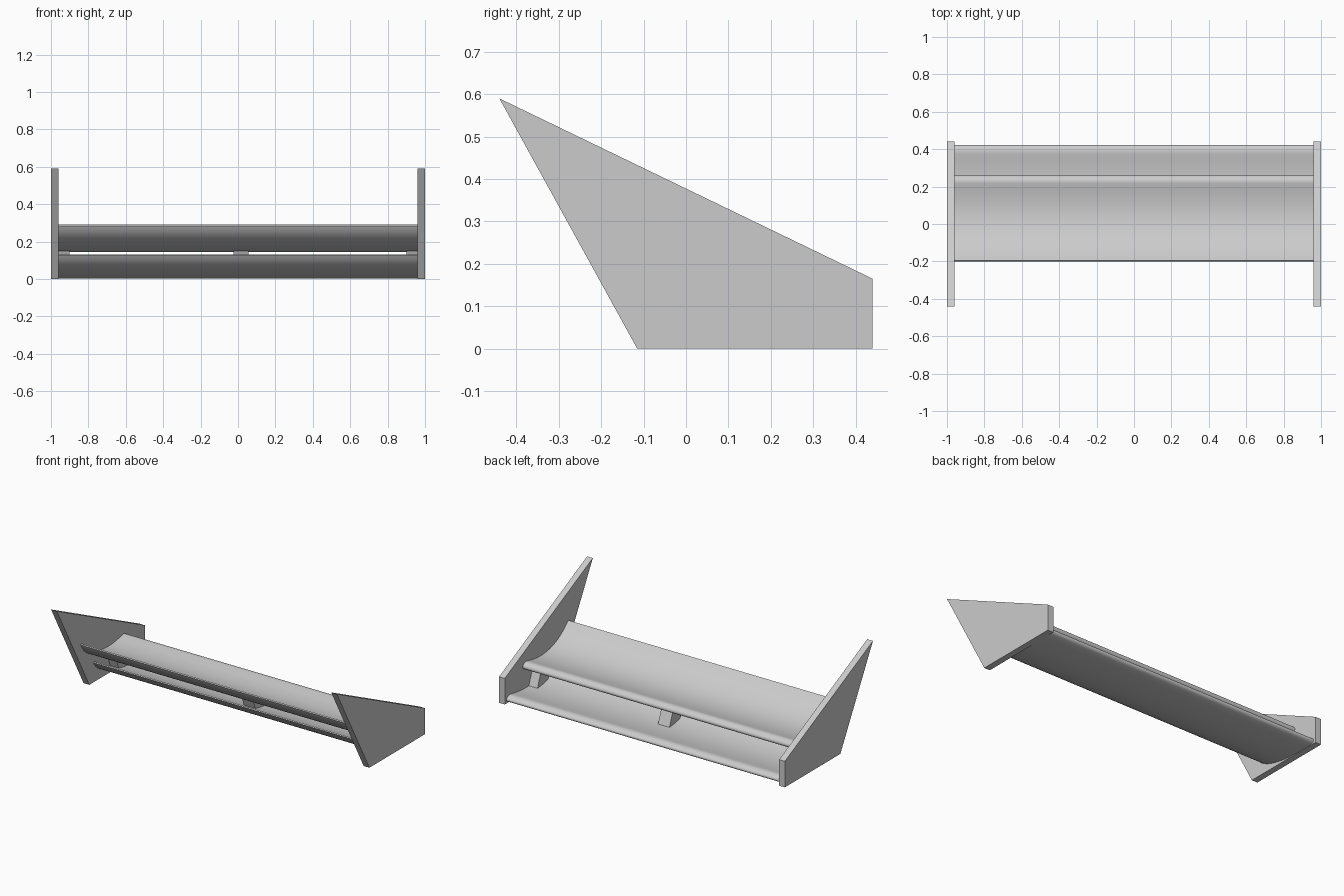
import bpy
import bmesh
from math import radians
from mathutils import Vector
from mathutils.geometry import interpolate_bezier

if "Cube" in bpy.data.objects:
    bpy.data.objects.remove(bpy.data.objects["Cube"], do_unlink=True)

# One plain grey finish
GREY = (0.6, 0.6, 0.6, 1.0)
grey = bpy.data.materials.new("plain_grey")
grey.use_nodes = True
grey.diffuse_color = GREY
grey.node_tree.nodes["Principled BSDF"].inputs["Base Color"].default_value = GREY


def prism(name, outline, x_min, x_max, smooth=False):
    """Extrude a (y, z) outline along x."""
    bm = bmesh.new()
    face = bm.faces.new([bm.verts.new((x_min, y, z)) for y, z in outline])
    extruded = bmesh.ops.extrude_face_region(bm, geom=[face])["geom"]
    moved = [v for v in extruded if isinstance(v, bmesh.types.BMVert)]
    bmesh.ops.translate(bm, verts=moved, vec=(x_max - x_min, 0, 0))
    bmesh.ops.recalc_face_normals(bm, faces=bm.faces)
    mesh = bpy.data.meshes.new(name)
    bm.to_mesh(mesh)
    bm.free()
    mesh.materials.append(grey)
    obj = bpy.data.objects.new(name, mesh)
    bpy.context.collection.objects.link(obj)
    if smooth:
        bpy.ops.object.select_all(action="DESELECT")
        obj.select_set(True)
        bpy.context.view_layer.objects.active = obj
        bpy.ops.object.shade_smooth_by_angle(angle=radians(40))
    return obj


def airfoil():
    """Unit section: hollow top, round nose, curved underside, blunt tail."""
    curves = [
        ((0, 1), (0.22, 0.3), (0.5, 0), (0.9, 0.33), 18),
        ((0.9, 0.33), (0.98, 0.4), (1.08, 0.02), (0.88, 0.01), 12),
        ((0.88, 0.01), (0.5, 0), (0.12, 0.15), (0, 0.9), 18),
    ]
    points = []
    for *ctrl, count in curves:
        a, b, c, d = (Vector((u, v, 0)) for u, v in ctrl)
        points += [(p.x, p.y) for p in interpolate_bezier(a, b, c, d, count)[:-1]]
    return points + [(0, 0.9), (-0.01, 0.96)]


# Wing blades: front, back, bottom, top
for name, y0, y1, z0, z1 in (("upper_wing", -0.195, 0.262, 0.142, 0.29),
                             ("lower_wing", -0.07, 0.425, 0.0, 0.13)):
    section = [(y0 + u * (y1 - y0), z0 + v * (z1 - z0)) for u, v in airfoil()]
    prism(name, section, -0.965, 0.965, smooth=True)

# End plates
plate = [(-0.115, 0), (0.44, 0), (0.44, 0.165), (-0.44, 0.59)]
for side, x in (("left", 0.98), ("right", -0.98)):
    prism(side + "_end_plate", plate, x - 0.02, x + 0.02)

# Slanted struts between the blades
strut = [(0.2, 0.025), (0.1, 0.025), (0.05, 0.155), (0.15, 0.155)]
for name, a, b in (("right", -0.962, -0.9), ("centre", -0.024, 0.056), ("left", 0.9, 0.962)):
    prism(name + "_strut", strut, a, b)
